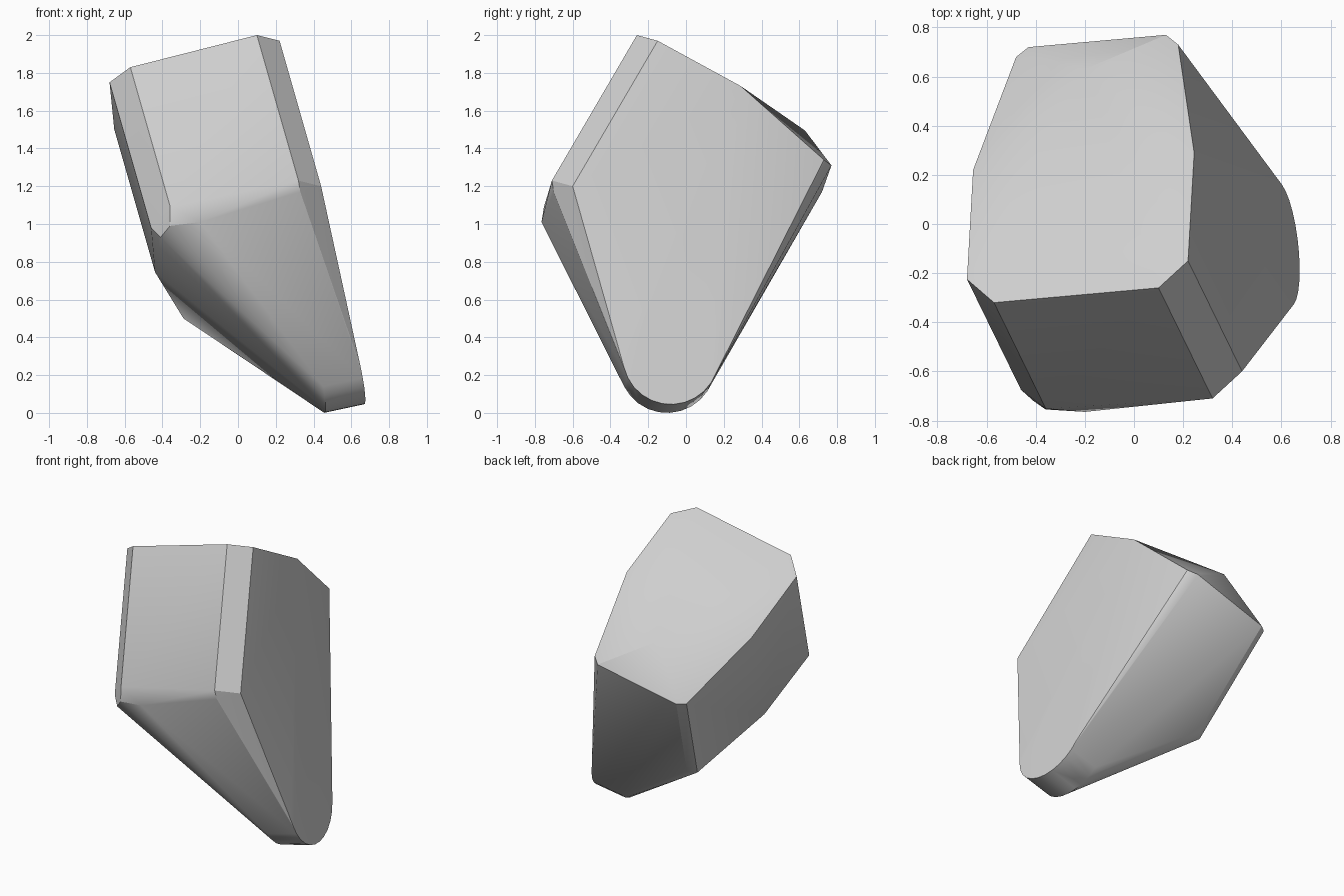
import bpy
import bmesh
from math import cos, sin, radians
from mathutils import Vector

# Remove the default object
default_object = bpy.data.objects.get("Cube")
if default_object:
    bpy.data.objects.remove(default_object, do_unlink=True)


def make_material(name, colour):
    material = bpy.data.materials.new(name)
    material.use_nodes = True
    material.diffuse_color = colour
    material.node_tree.nodes["Principled BSDF"].inputs["Base Color"].default_value = colour
    return material


def slanted_columns(outline, axis):
    """Each crown corner plus the foot of the column dropped from it."""
    points = []
    for x, y, z, length in outline:
        corner = Vector((x, y, z))
        points.append(corner)
        if length:
            points.append(corner + axis * length)
    return points


def right_side_x(y, z):
    """Position of the flat sloping side at a given depth and height."""
    return 0.67 - 0.11 * y - 0.234 * z


def toe_arc(centre_y, centre_z, radius, start, end, steps):
    """Round lower rim lying in the flat sloping side."""
    points = []
    for i in range(steps + 1):
        angle = radians(start + (end - start) * i / steps)
        y = centre_y + radius * cos(angle)
        z = centre_z + radius * sin(angle)
        points.append(Vector((right_side_x(y, z), y, z)))
    return points


def hull_object(name, points, material, smooth_angle):
    """Wrap the points in a closed faceted skin and soften the shallow edges."""
    mesh = bpy.data.meshes.new(name)
    bm = bmesh.new()
    for point in points:
        bm.verts.new(point)
    result = bmesh.ops.convex_hull(bm, input=bm.verts)
    unused = [v for v in bm.verts if not v.link_faces]
    bmesh.ops.delete(bm, geom=unused, context="VERTS")
    bmesh.ops.recalc_face_normals(bm, faces=bm.faces)
    bm.to_mesh(mesh)
    bm.free()
    mesh.materials.append(material)
    stone = bpy.data.objects.new(name, mesh)
    bpy.context.collection.objects.link(stone)
    bpy.ops.object.select_all(action="DESELECT")
    stone.select_set(True)
    bpy.context.view_layer.objects.active = stone
    bpy.ops.object.shade_smooth_by_angle(angle=radians(smooth_angle))
    return stone


# Crown corners, each with the length of the slanted side below it
axis = Vector((0.22, -0.45, -0.77))
crown = [
    (0.10, -0.26, 2.0, 1),
    (0.22, -0.15, 1.97, 1),
    (0.245, 0.29, 1.73, 0),
    (0.18, 0.73, 1.34, 0),
    (0.13, 0.77, 1.31, 0),
    (-0.2, 0.63, 1.495, 0),
    (-0.43, 0.72, 1.17, 0.85),
    (-0.48, 0.68, 1.17, 0.87),
    (-0.655, 0.22, 1.5, 0.98),
    (-0.68, -0.225, 1.75, 1),
    (-0.57, -0.32, 1.83, 0.96),
]
points = slanted_columns(crown, axis)

# Rounded fold along the lower edge of the front
fold = [(0.33, -0.7, 1.17), (-0.2, -0.765, 1.01), (-0.36, -0.755, 0.99), (-0.41, -0.72, 0.93)]
points += [Vector(p) for p in fold]

# Rounded toe, swept inward from the flat side to form a narrow band
rim = toe_arc(-0.08, 0.3, 0.255, 180, 340, 12)
inward = Vector((-0.21, -0.02, -0.045))
points += rim
points += [p + inward for p in rim[1:]]

grey = make_material("stone grey", (0.62, 0.62, 0.62, 1))
hull_object("boulder", points, grey, 28)
